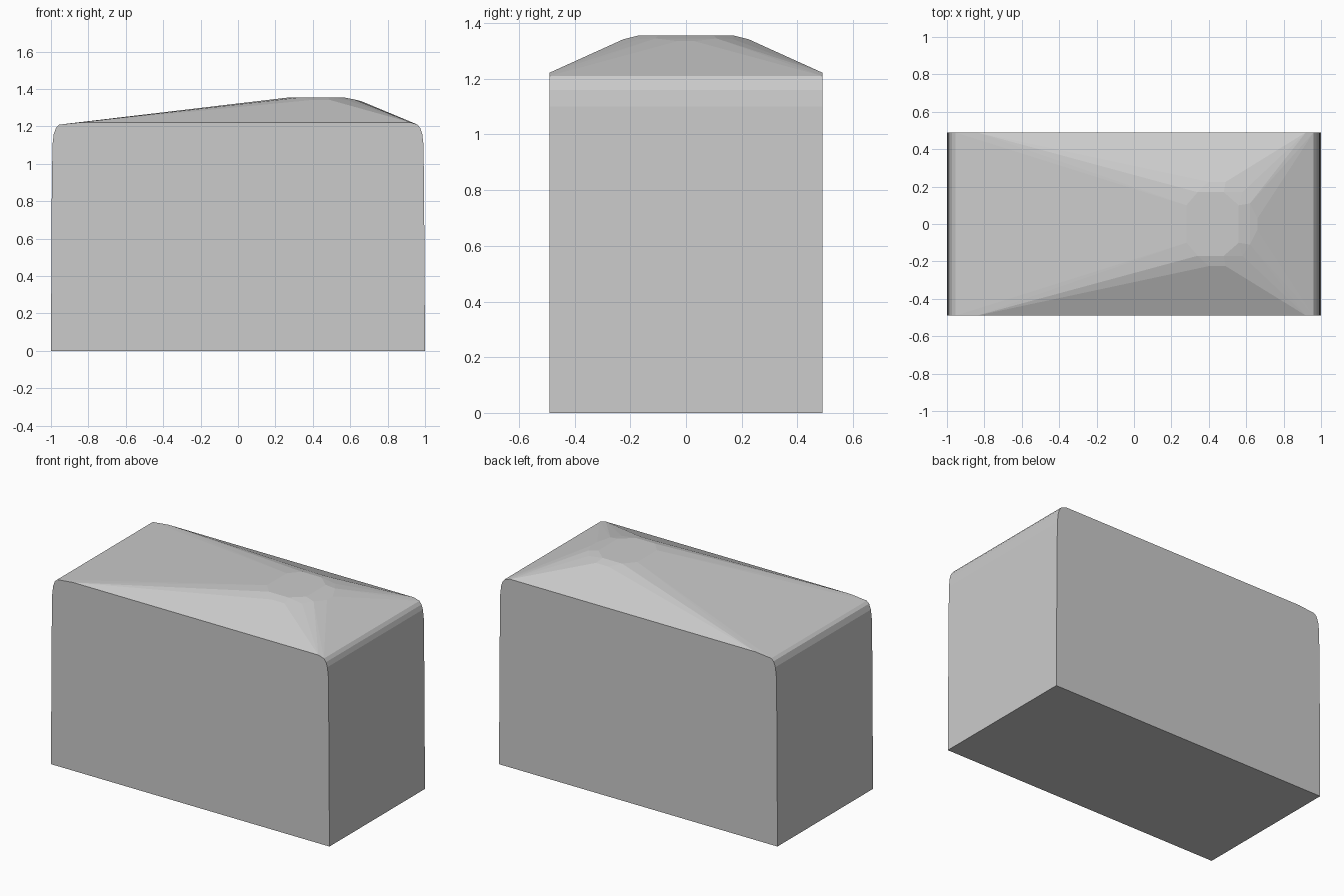
import bpy, bmesh, math

if "Cube" in bpy.data.objects:
    bpy.data.objects.remove(bpy.data.objects["Cube"])

# Body outline seen from the front (x, z): straight walls, rounded shoulders
right = [(1.0, 0.0), (0.995, 0.8), (0.992, 1.1), (0.985, 1.16), (0.975, 1.19), (0.96, 1.21)]
left = [(-1.0, 0.0), (-0.996, 0.8), (-0.992, 1.1), (-0.985, 1.16), (-0.972, 1.195), (-0.955, 1.21)]
profile = right + [(0.92, 1.222), (-0.84, 1.222)] + left
half_depth = 0.49

# Off-centre raised crown on the lid (x, half width, z)
crown = [(0.28, 0.10, 1.356), (0.34, 0.17, 1.356), (0.48, 0.17, 1.356), (0.56, 0.10, 1.356),
         (0.40, 0.225, 1.342), (0.49, 0.225, 1.342), (0.58, 0.17, 1.342),
         (0.62, 0.11, 1.345), (0.66, 0.03, 1.335)]

bm = bmesh.new()
for side in (-1, 1):
    for x, z in profile:
        bm.verts.new((x, side * half_depth, z))
    for x, y, z in crown:
        bm.verts.new((x, side * y, z))

# Wrap everything in one convex skin and merge the flat areas
res = bmesh.ops.convex_hull(bm, input=bm.verts[:])
loose = [v for v in bm.verts if not v.link_faces]
bmesh.ops.delete(bm, geom=loose, context='VERTS')
bmesh.ops.dissolve_limit(bm, angle_limit=math.radians(0.1), verts=bm.verts[:], edges=bm.edges[:])
bmesh.ops.recalc_face_normals(bm, faces=bm.faces[:])

mesh = bpy.data.meshes.new("domed_block")
bm.to_mesh(mesh)
bm.free()
obj = bpy.data.objects.new("domed_block", mesh)
bpy.context.collection.objects.link(obj)
